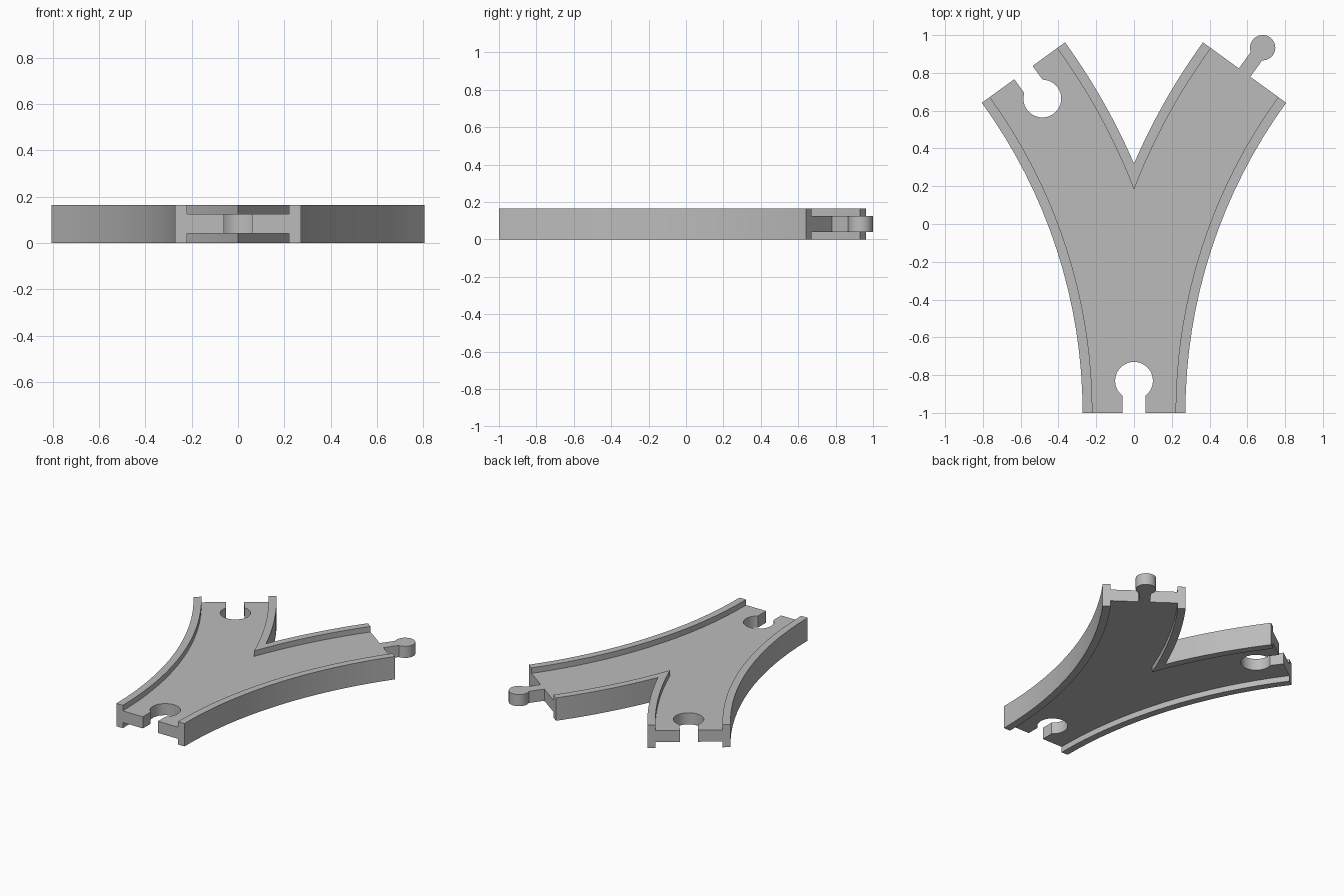
import bpy, bmesh
from math import radians, sin, cos, acos, asin, pi
from mathutils import Vector

cube = bpy.data.objects.get("Cube")
if cube:
    bpy.data.objects.remove(cube, do_unlink=True)

RADIUS = 3.065            # centre-line radius of each branch
TURN = radians(36)        # angle swept by each branch
INNER, OUTER = 0.22, 0.272   # rail edges, measured from the centre line
HEIGHT, DECK_LOW, DECK_HIGH = 0.165, 0.041, 0.125

mat = bpy.data.materials.new("plain_grey")
mat.use_nodes = True
grey = (0.5, 0.5, 0.5, 1)
mat.diffuse_color = grey
mat.node_tree.nodes["Principled BSDF"].inputs["Base Color"].default_value = grey


def arc(offset, start, end, steps=16):
    """Points on the right branch at a sideways offset from its centre line."""
    r = RADIUS + offset
    angles = [start + (end - start) * i / steps for i in range(steps + 1)]
    return [Vector((RADIUS - r * cos(a), -1 + r * sin(a))) for a in angles]


def mirror(points):
    """Left-hand copy, reversed so the outline keeps its direction."""
    return [Vector((-p.x, p.y)) for p in reversed(points)]


def connector(origin, heading, width, centre, r, socket, steps=32):
    """Keyhole socket or round-headed plug across one track end."""
    side = Vector((-heading.y, heading.x))
    b = asin(width / r)
    start, end = (-b, b - 2 * pi) if socket else (b - pi, pi - b)
    local = [(-width, 0)]
    for i in range(steps + 1):
        a = start + (end - start) * i / steps
        local.append((r * sin(a), centre + r * cos(a)))
    local.append((width, 0))
    return [origin + side * s + heading * h for s, h in local]


def extrude(name, outline, low, high):
    bm = bmesh.new()
    face = bm.faces.new([bm.verts.new((p.x, p.y, low)) for p in outline])
    top = bmesh.ops.extrude_face_region(bm, geom=[face], use_keep_orig=True)["geom"]
    verts = [g for g in top if isinstance(g, bmesh.types.BMVert)]
    bmesh.ops.translate(bm, verts=verts, vec=(0, 0, high - low))
    bmesh.ops.recalc_face_normals(bm, faces=bm.faces)
    mesh = bpy.data.meshes.new(name)
    bm.to_mesh(mesh)
    bm.free()
    mesh.materials.append(mat)
    obj = bpy.data.objects.new(name, mesh)
    bpy.context.collection.objects.link(obj)
    bpy.ops.object.select_all(action="DESELECT")
    obj.select_set(True)
    bpy.context.view_layer.objects.active = obj
    bpy.ops.object.shade_smooth_by_angle(angle=radians(30))


def fork_edge(offset):
    """Edge between the branches, from the right end via the crotch to the left."""
    crotch = acos(RADIUS / (RADIUS + offset))
    right = arc(offset, TURN, crotch)
    right[-1].x = 0
    return right + mirror(right)[1:]


# Deck outline with sockets at the foot and left end, plug at the right end
heading = Vector((sin(TURN), cos(TURN)))
end = arc(0, 0, TURN)[-1]
socket = dict(width=0.06, centre=-0.17, r=0.1, socket=True)
right_edge = arc(-INNER, 0, TURN)
deck = connector(Vector((0, -1)), Vector((0, -1)), **socket)
deck += right_edge
deck += connector(end, heading, 0.0375, 0.163, 0.067, False)
deck += fork_edge(INNER)
deck += connector(Vector((-end.x, end.y)), Vector((-heading.x, heading.y)), **socket)
deck += mirror(right_edge)
extrude("deck", deck, DECK_LOW, DECK_HIGH)

# Side rails
side_rail = arc(-OUTER, 0, TURN) + arc(-INNER, TURN, 0)
extrude("left_rail", side_rail, 0, HEIGHT)
extrude("right_rail", mirror(side_rail), 0, HEIGHT)

# V-shaped rail between the branches
extrude("fork_rail", fork_edge(OUTER) + fork_edge(INNER)[::-1], 0, HEIGHT)
